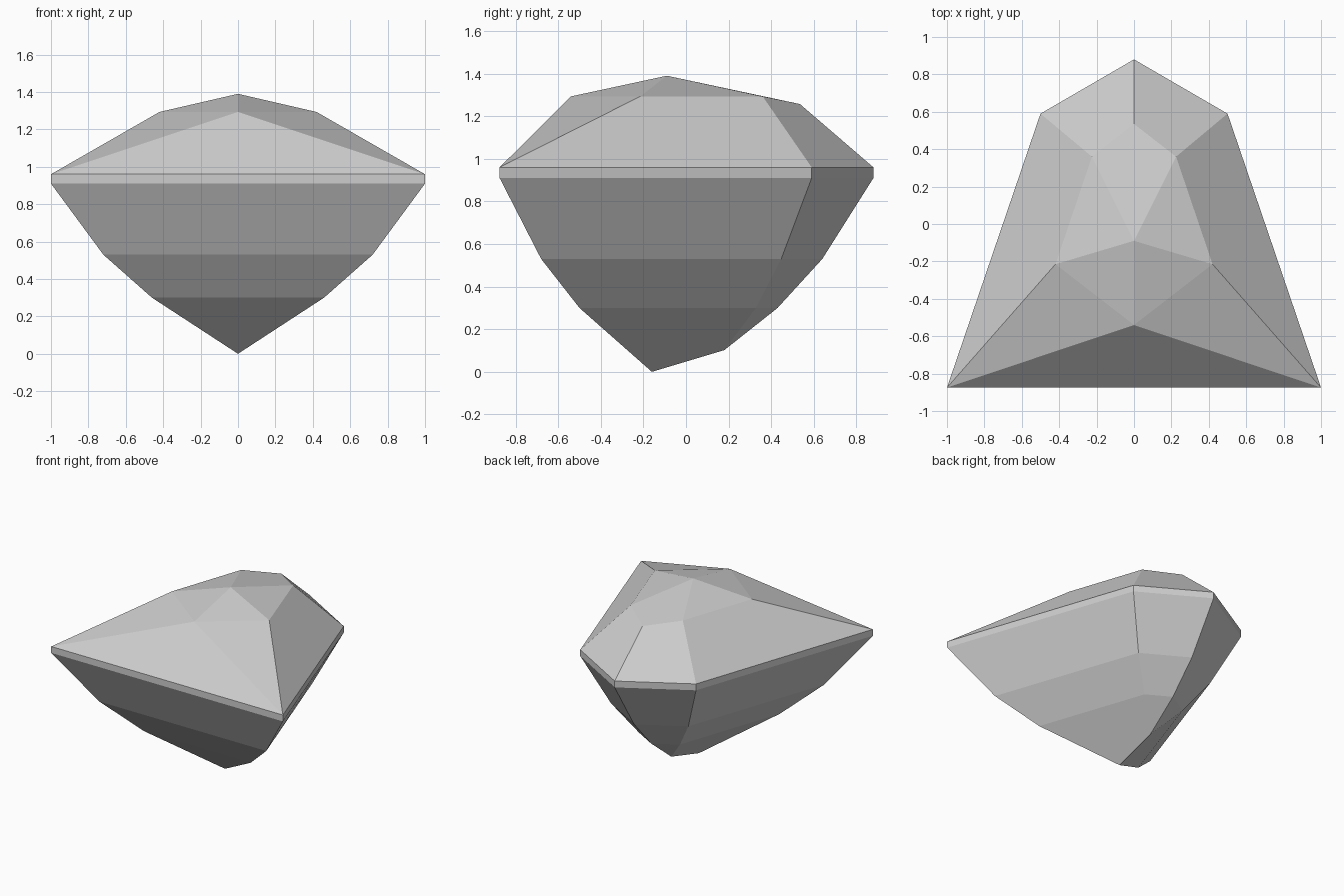
import bpy
import bmesh

cube = bpy.data.objects.get("Cube")
if cube:
    bpy.data.objects.remove(cube, do_unlink=True)

# One grey stone colour
stone = bpy.data.materials.new("grey_stone")
stone.use_nodes = True
colour = (0.61, 0.61, 0.61, 1)
stone.diffuse_color = colour
stone.node_tree.nodes["Principled BSDF"].inputs["Base Color"].default_value = colour

bm = bmesh.new()


def point(x, y, z):
    return bm.verts.new((x, y, z))


def ring(front, side, back, z):
    """Five-sided outline: front corner, rear corner, back point, mirrored."""
    corners = [front, side, (0, back), (-side[0], side[1]), (-front[0], front[1])]
    return [point(x, y, z) for x, y in corners]


def band(lower, upper):
    for i in range(5):
        j = (i + 1) % 5
        bm.faces.new((lower[i], lower[j], upper[j], upper[i]))


# Girdle and tapering underside tiers
tiers = [
    ring((0.46, -0.50), (0.177, 0.328), 0.43, 0.30),
    ring((0.72, -0.68), (0.333, 0.447), 0.64, 0.53),
    ring((1.00, -0.875), (0.50, 0.59), 0.88, 0.91),
    ring((1.00, -0.875), (0.50, 0.59), 0.88, 0.96),
]
for lower, upper in zip(tiers, tiers[1:]):
    band(lower, upper)

# Pointed bottom with a short keel
tip = point(0, -0.16, 0)
keel = point(0, 0.18, 0.102)
fr, sr, bk, sl, fl = tiers[0]
for loop in ((fl, fr, tip), (fr, sr, keel, tip), (sl, fl, tip, keel),
             (sr, bk, keel), (bk, sl, keel)):
    bm.faces.new(loop)

# Faceted crown
apex = point(0, -0.09, 1.39)
brow = point(0, -0.54, 1.293)
rear = point(0, 0.535, 1.257)
shoulders = [point(s * 0.42, -0.215, 1.293) for s in (1, -1)]
hips = [point(s * 0.225, 0.36, 1.293) for s in (1, -1)]
fr, sr, bk, sl, fl = tiers[-1]
bm.faces.new((fl, fr, brow))
bm.faces.new((apex, hips[0], rear, hips[1]))
for front, side, shoulder, hip in zip((fr, fl), (sr, sl), shoulders, hips):
    for loop in ((front, shoulder, brow), (front, side, hip, shoulder),
                 (side, bk, rear, hip), (brow, shoulder, apex),
                 (shoulder, hip, apex)):
        bm.faces.new(loop)

bmesh.ops.recalc_face_normals(bm, faces=bm.faces)
mesh = bpy.data.meshes.new("cut_gem")
bm.to_mesh(mesh)
bm.free()
mesh.materials.append(stone)
gem = bpy.data.objects.new("cut_gem", mesh)
bpy.context.collection.objects.link(gem)
